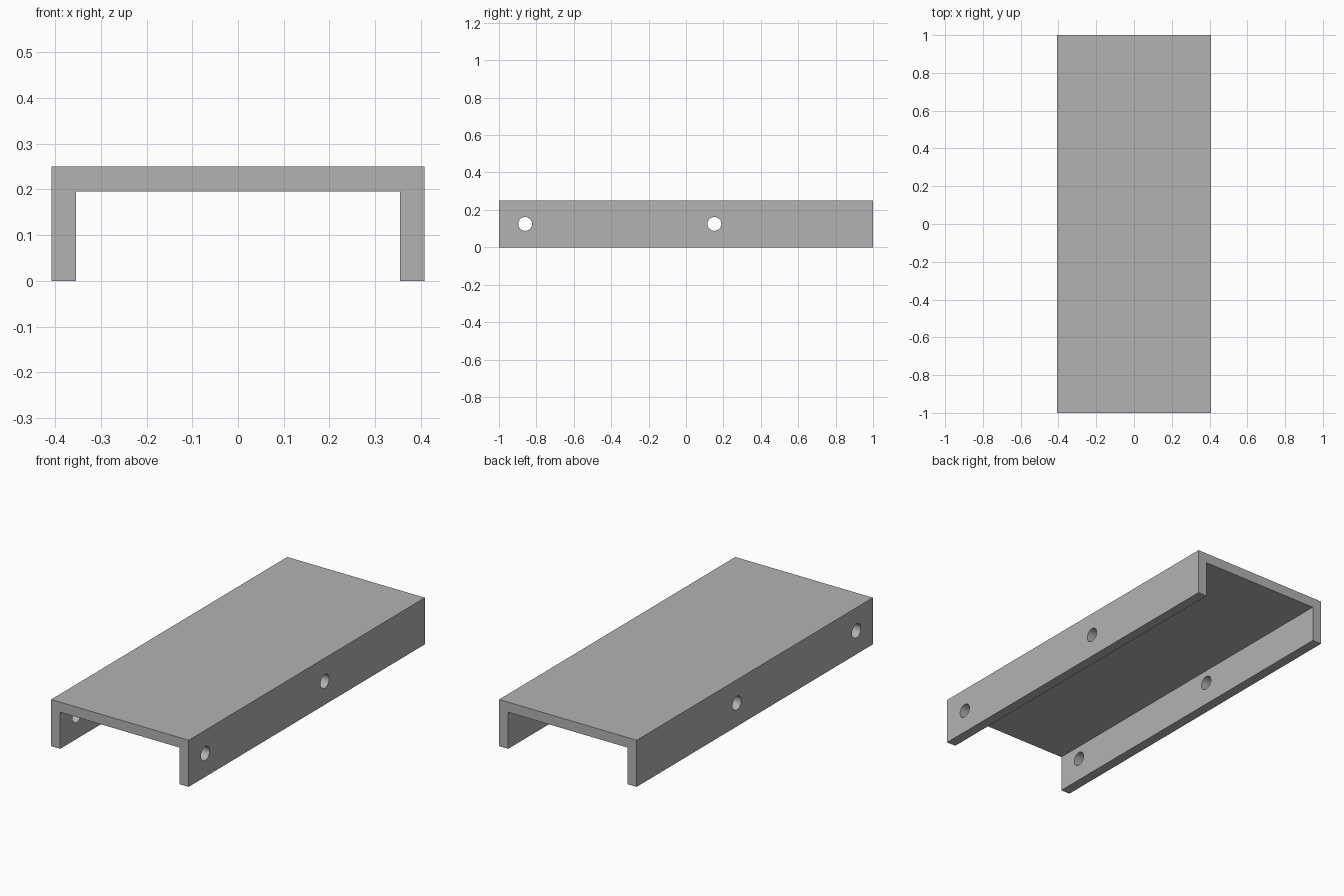
import bpy
import bmesh
import math
from mathutils import Matrix

cube = bpy.data.objects.get("Cube")
if cube:
    bpy.data.objects.remove(cube, do_unlink=True)

HALF_W, LENGTH, HEIGHT, WALL = 0.408, 2.0, 0.25, 0.054
HOLE_R, HOLE_Z = 0.037, 0.125
HOLE_YS = (-0.86, 0.152)

grey = bpy.data.materials.new("plain grey")
grey.use_nodes = True
colour = (0.45, 0.45, 0.45, 1)
grey.diffuse_color = colour
grey.node_tree.nodes["Principled BSDF"].inputs["Base Color"].default_value = colour


def make_object(name, bm):
    bmesh.ops.recalc_face_normals(bm, faces=bm.faces)
    mesh = bpy.data.meshes.new(name)
    bm.to_mesh(mesh)
    bm.free()
    mesh.materials.append(grey)
    obj = bpy.data.objects.new(name, mesh)
    bpy.context.collection.objects.link(obj)
    return obj


# U-shaped channel: half profile mirrored across x, then extruded along y
half = [(HALF_W, HEIGHT), (HALF_W, 0), (HALF_W - WALL, 0), (HALF_W - WALL, HEIGHT - WALL)]
profile = half + [(-x, z) for x, z in reversed(half)]
bm = bmesh.new()
face = bm.faces.new([bm.verts.new((x, -LENGTH / 2, z)) for x, z in profile])
extruded = bmesh.ops.extrude_face_region(bm, geom=[face])["geom"]
bmesh.ops.translate(bm, vec=(0, LENGTH, 0),
                    verts=[g for g in extruded if isinstance(g, bmesh.types.BMVert)])
channel = make_object("channel_cover", bm)

# Round side holes, each cutter passing through both walls
bm = bmesh.new()
for y in HOLE_YS:
    place = Matrix.Translation((0, y, HOLE_Z)) @ Matrix.Rotation(math.pi / 2, 4, "Y")
    bmesh.ops.create_cone(bm, cap_ends=True, segments=32, radius1=HOLE_R,
                          radius2=HOLE_R, depth=1.2, matrix=place)
cutter = make_object("hole_cutter", bm)
cutter.hide_render = True

cut = channel.modifiers.new("screw holes", "BOOLEAN")
cut.operation = "DIFFERENCE"
cut.solver = "EXACT"
cut.object = cutter
bpy.context.view_layer.objects.active = channel
channel.select_set(True)
bpy.ops.object.modifier_apply(modifier=cut.name)
bpy.data.objects.remove(cutter, do_unlink=True)

# Smooth hole walls, crisp channel edges
bpy.ops.object.shade_smooth_by_angle(angle=math.radians(30))
